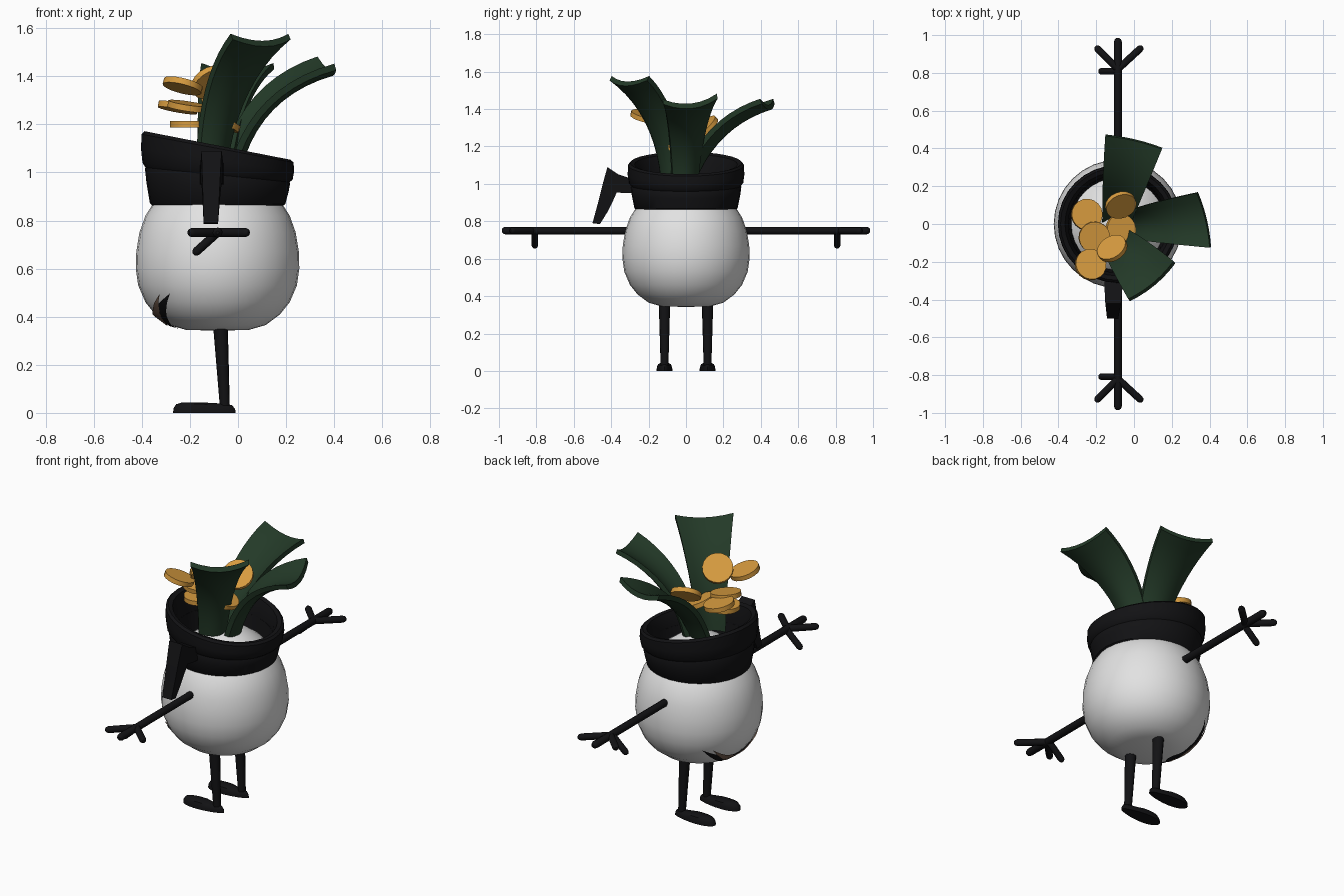
import bpy, bmesh, math
from mathutils import Vector

if "Cube" in bpy.data.objects:
    bpy.data.objects.remove(bpy.data.objects["Cube"])

CX = -0.085  # body axis


def material(name, rgb):
    m = bpy.data.materials.new(name)
    m.diffuse_color = (*rgb, 1)
    m.use_nodes = True
    m.node_tree.nodes["Principled BSDF"].inputs["Base Color"].default_value = m.diffuse_color
    return m


WHITE = material("white", (0.76, 0.76, 0.76))
BLACK = material("black", (0.006, 0.006, 0.007))
GREEN = material("leaf_green", (0.017, 0.042, 0.021))
GOLD = material("gold", (0.68, 0.33, 0.05))
BROWN = material("mouth_brown", (0.19, 0.12, 0.085))


def make(name, verts, faces, mat, angle=40):
    me = bpy.data.meshes.new(name)
    me.from_pydata([tuple(v) for v in verts], [], faces)
    bm = bmesh.new()
    bm.from_mesh(me)
    bmesh.ops.remove_doubles(bm, verts=bm.verts, dist=1e-5)
    bmesh.ops.recalc_face_normals(bm, faces=bm.faces)
    bm.to_mesh(me)
    bm.free()
    ob = bpy.data.objects.new(name, me)
    bpy.context.collection.objects.link(ob)
    me.materials.append(mat)
    bpy.ops.object.select_all(action='DESELECT')
    ob.select_set(True)
    bpy.context.view_layer.objects.active = ob
    if angle:
        bpy.ops.object.shade_smooth_by_angle(angle=math.radians(angle))
    return ob


def lathe(name, profile, mat, n=32, closed=False, warp=None, angle=40):
    verts, faces, k = [], [], len(profile)
    for i in range(n):
        a = 2 * math.pi * i / n
        for r, z in profile:
            v = Vector((CX + r * math.cos(a), r * math.sin(a), z))
            verts.append(warp(v) if warp else v)
        for j in range(k if closed else k - 1):
            i2, j2 = (i + 1) % n, (j + 1) % k
            faces.append((i * k + j, i2 * k + j, i2 * k + j2, i * k + j2))
    return make(name, verts, faces, mat, angle)


def tube(name, rings, mat, n=10):
    """Capped tube; rings = [(centre, radius)] along a straight axis."""
    pts = [Vector(p) for p, r in rings]
    d = (pts[-1] - pts[0]).normalized()
    u = d.orthogonal().normalized()
    w = d.cross(u)
    verts, faces = [], []
    for p, (c, r) in zip(pts, rings):
        for i in range(n):
            a = 2 * math.pi * i / n
            verts.append(p + r * (u * math.cos(a) + w * math.sin(a)))
    for j in range(len(rings) - 1):
        for i in range(n):
            i2 = (i + 1) % n
            faces.append((j * n + i, j * n + i2, (j + 1) * n + i2, (j + 1) * n + i))
    faces += [tuple(range(n)), tuple(range((len(rings) - 1) * n, len(rings) * n))]
    return make(name, verts, faces, mat)


def rod(name, a, b, r, mat):
    """Rod with a rounded far end."""
    a, b = Vector(a), Vector(b)
    d = (b - a).normalized()
    return tube(name, [(a, r), (b - d * r, r), (b - d * r * 0.4, r * 0.8), (b, r * 0.35)], mat)


# Round body
BODY = [(0, 0.342), (0.13, 0.345), (0.2, 0.365), (0.26, 0.41), (0.3, 0.46), (0.33, 0.53),
        (0.34, 0.6), (0.338, 0.67), (0.325, 0.75), (0.3, 0.82), (0.262, 0.88),
        (0.2, 0.95), (0.13, 1.0), (0.06, 1.03), (0, 1.035)]
lathe("body", BODY, WHITE, angle=60)


def body_radius(z):
    for (r0, z0), (r1, z1) in zip(BODY, BODY[1:]):
        if z0 <= z <= z1:
            return r0 + (r1 - r0) * (z - z0) / (z1 - z0)
    return 0.1


# Smiling mouth, wrapped on the lower face
def mouth(name, span, low, high, lift, mat):
    n, m, verts, faces = 24, 6, [], []
    for i in range(n + 1):
        t = 2 * i / n - 1
        a = math.pi + t * math.radians(span)
        zl = low + (0.5 - low) * abs(t) ** 2.5
        zh = high + (0.5 - high) * t * t
        for j in range(m + 1):
            z = zl + (zh - zl) * j / m
            r = body_radius(z) + lift
            verts.append((CX + r * math.cos(a), r * math.sin(a), z - lift * 0.7))
    for i in range(n):
        for j in range(m):
            k = i * (m + 1) + j
            faces.append((k, k + m + 1, k + m + 2, k + 1))
    make(name, verts, faces, mat)


mouth("mouth_outline", 52, 0.352, 0.42, 0.004, BLACK)
mouth("mouth_inside", 42, 0.366, 0.415, 0.007, BROWN)


# Scarf: lower wrap and flared upper wrap, tilted up at the face
def tilt(v):
    t = max(0, (v.z - 0.86) / 0.24)
    x = v.x - CX
    return Vector((CX + x * 1.02, v.y, v.z - 0.19 * x * t))


lathe("scarf_lower", [(0.24, 0.87), (0.262, 0.858), (0.276, 0.87), (0.29, 0.94), (0.296, 0.985),
                      (0.285, 1.01), (0.255, 1.0)], BLACK, 32, True, tilt)
lathe("scarf_upper", [(0.255, 0.99), (0.29, 0.985), (0.306, 1.005), (0.312, 1.05), (0.31, 1.1),
                      (0.298, 1.112), (0.275, 1.105), (0.258, 1.05)], BLACK, 32, True, tilt)

# Hanging scarf end, a bent tapering band
TAIL = [(-0.26, 1.03, 0.95), (-0.35, 1.06, 0.95)]
tail_out = [(-0.27, 1.02), (-0.36, 1.05), (-0.42, 1.09), (-0.445, 1.0), (-0.47, 0.9), (-0.5, 0.79)]
tail_in = [(-0.27, 0.95), (-0.33, 0.95), (-0.37, 0.955), (-0.39, 0.91), (-0.42, 0.85), (-0.46, 0.785)]
verts, faces = [], []
for k, ((y0, z0), (y1, z1)) in enumerate(zip(tail_out, tail_in)):
    h = 0.05 - 0.004 * k
    x = -0.108 - 0.001 * k
    verts += [(x - h, y0, z0), (x + h, y0, z0), (x + h, y1, z1), (x - h, y1, z1)]
for k in range(5):
    for i in range(4):
        j = (i + 1) % 4
        faces.append((4 * k + i, 4 * k + j, 4 * k + 4 + j, 4 * k + 4 + i))
faces += [(0, 1, 2, 3), (20, 21, 22, 23)]
make("scarf_tail", verts, faces, BLACK, 30)

# Arms, hands, legs and feet on both sides
for s, side in ((1, "left"), (-1, "right")):
    z = 0.75
    rod(f"arm_{side}", (CX, s * 0.28, z), (CX, s * 0.985, z), 0.021, BLACK)
    for k, dx in enumerate((-0.12, 0.13)):
        rod(f"finger_{side}_{k}", (CX, s * 0.82, z), (CX + dx, s * 0.94, z), 0.019, BLACK)
    rod(f"thumb_{side}", (CX, s * 0.808, z), (-0.185, s * 0.808, 0.66), 0.018, BLACK)
    y = s * 0.115
    tube(f"leg_{side}", [((-0.075, y, 0.4), 0.032), ((-0.055, y, 0.03), 0.021)], BLACK)
    # foot: pear-shaped sole, domed on top
    verts, faces, n = [], [], 20
    for zz, scale in ((0, 1), (0.02, 0.97), (0.036, 0.8), (0.043, 0.45)):
        for i in range(n):
            a = 2 * math.pi * i / n
            c = math.cos(a)
            verts.append((-0.14 + 0.13 * c * (0.5 + 0.5 * scale),
                          y + math.sin(a) * (0.041 - 0.011 * c) * scale, zz - 0.005 * (c > 0.3) * (zz > 0)))
    for k in range(3):
        for i in range(n):
            j = (i + 1) % n
            faces.append((k * n + i, k * n + j, k * n + n + j, k * n + n + i))
    faces += [tuple(range(n)), tuple(range(3 * n, 4 * n))]
    make(f"foot_{side}", verts, faces, BLACK)


# Broad channelled leaves sweeping outward
def leaf(name, base, ctrl, tip, across, cup):
    base, ctrl, tip, across = map(Vector, (base, ctrl, tip, across))
    n, m, th = 10, 6, 0.028
    top, under = [], []
    for i in range(n + 1):
        t = i / n
        p = base * (1 - t) ** 2 + ctrl * 2 * t * (1 - t) + tip * t * t
        d = ((ctrl - base) * (1 - t) + (tip - ctrl) * t).normalized()
        w = across * (0.48 + 0.52 * t ** 1.3)
        nor = d.cross(across).normalized()
        if nor.z < 0:
            nor = -nor
        for j in range(m + 1):
            u = j / m - 0.5
            q = p + w * u + nor * cup * (4 * u * u - 0.5)
            top.append(q + nor * th / 2)
            under.append(q - nor * th / 2)
    N, R, faces = len(top), m + 1, []
    for i in range(n):
        for j in range(m):
            k = i * R + j
            quad = (k, k + 1, k + R + 1, k + R)
            faces += [quad, tuple(N + q for q in quad)]
        for k in (i * R, i * R + m):
            faces.append((k, k + R, N + k + R, N + k))
    for j in range(m):
        for k in (j, n * R + j):
            faces.append((k, k + 1, N + k + 1, N + k))
    make(name, top + under, faces, GREEN, 35)


leaf("leaf_back", (-0.09, 0.02, 1.02), (-0.07, 0.14, 1.33), (0.0, 0.44, 1.425), (0.3, -0.07, 0), 0.035)
leaf("leaf_side", (-0.02, 0.0, 1.02), (0.06, 0.01, 1.34), (0.375, 0.025, 1.435), (0.07, -0.29, -0.03), 0.04)
leaf("leaf_front", (-0.1, -0.09, 1.02), (-0.07, -0.11, 1.38), (0.1, -0.31, 1.55), (0.24, 0.2, 0), 0.035)

# Loose cluster of gold coins: centre and facing direction
COINS = [((-0.25, 0.05, 1.27), (0.18, 0.1, 1)), ((-0.23, -0.215, 1.36), (0.25, 0.25, 1)),
         ((-0.2, -0.075, 1.2), (0, 0, 1)), ((-0.07, 0.1, 1.3), (0.25, -0.6, 0.7)),
         ((-0.07, -0.03, 1.21), (0.35, 0.1, 0.8)), ((-0.115, -0.13, 1.375), (-0.4, 0.6, 0.65)),
         ((-0.21, -0.07, 1.275), (0.15, -0.1, 1))]
for k, (c, d) in enumerate(COINS):
    c, d = Vector(c), Vector(d).normalized()
    tube(f"coin_{k + 1}", [(c - d * 0.013, 0.083), (c + d * 0.013, 0.083)], GOLD, 18)
